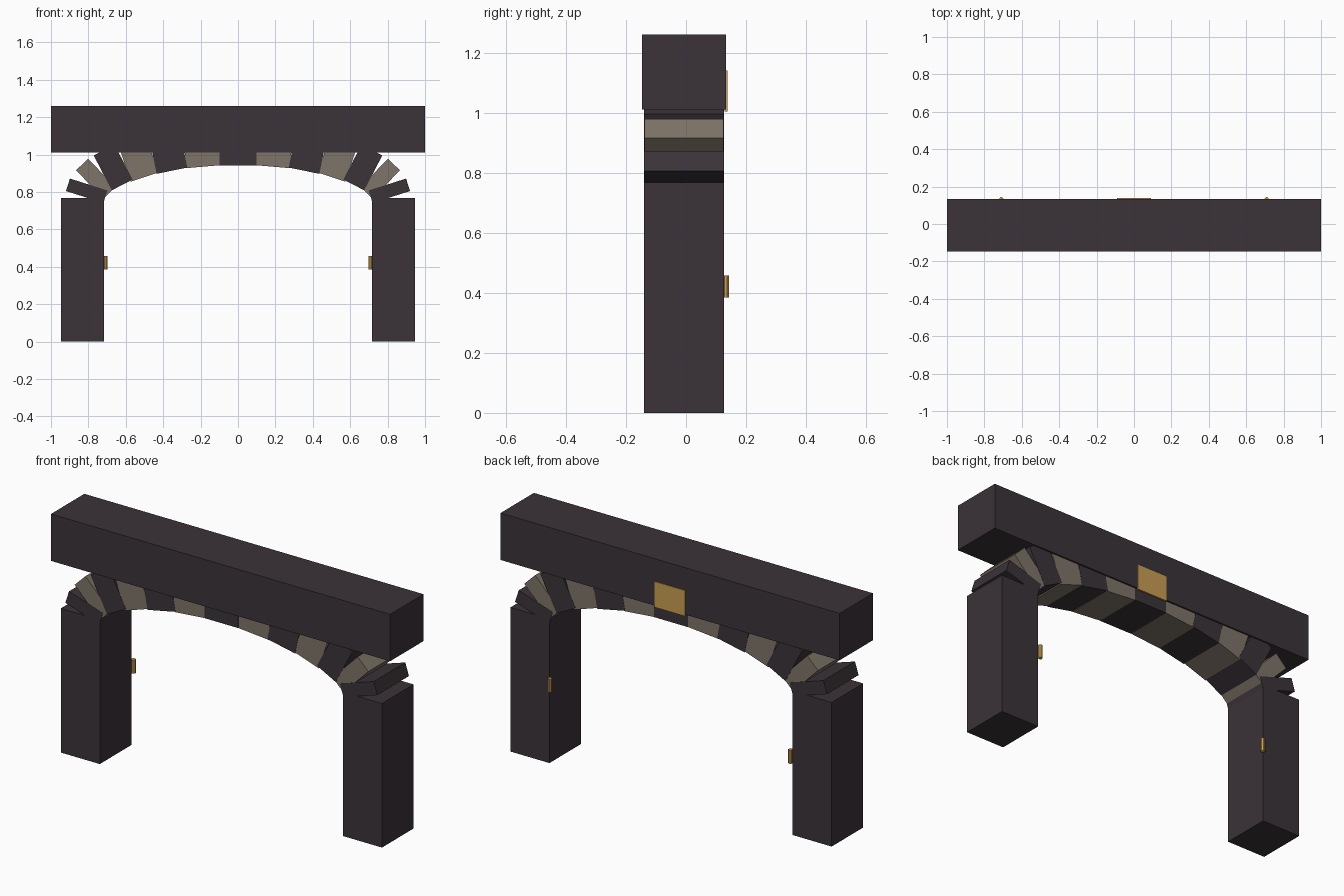
import bpy
import bmesh
from math import radians, sin, cos
from mathutils import Matrix

default = bpy.data.objects.get("Cube")
if default:
    bpy.data.objects.remove(default, do_unlink=True)


def make_material(name, rgb):
    mat = bpy.data.materials.new(name)
    mat.use_nodes = True
    colour = (*rgb, 1)
    mat.diffuse_color = colour
    mat.node_tree.nodes["Principled BSDF"].inputs["Base Color"].default_value = colour
    return mat


DARK = make_material("dark stone", (0.043, 0.033, 0.040))
TAN = make_material("tan stone", (0.210, 0.174, 0.138))
BRASS = make_material("brass", (0.58, 0.34, 0.085))


def finish(name, bm, mat):
    mesh = bpy.data.meshes.new(name)
    bm.to_mesh(mesh)
    bm.free()
    mesh.materials.append(mat)
    obj = bpy.data.objects.new(name, mesh)
    bpy.context.collection.objects.link(obj)
    return obj


def box(name, size, centre, mat, turn=0):
    """Box of a given size, turned about the y axis."""
    bm = bmesh.new()
    matrix = (Matrix.Translation(centre) @ Matrix.Rotation(turn, 4, 'Y')
              @ Matrix.Diagonal((*size, 1)))
    bmesh.ops.create_cube(bm, size=1, matrix=matrix)
    return finish(name, bm, mat)


def span(name, x, y, z, mat):
    """Box between lower and upper limits on each axis."""
    limits = (x, y, z)
    return box(name, [b - a for a, b in limits], [(a + b) / 2 for a, b in limits], mat)


FRONT, BACK = -0.14, 0.126

# Lintel beam and the plate on its back
span("lintel_beam", (-1, 1), (-0.147, 0.134), (1.01, 1.26), DARK)
span("keystone_plate", (-0.09, 0.09), (0.129, 0.138), (1.003, 1.14), BRASS)

# Pillars with a small hinge pin at each back inner edge
for side, s in (("left", 1), ("right", -1)):
    span("pillar_" + side, sorted((s * 0.717, s * 0.947)), (FRONT, BACK), (0, 0.768), DARK)
    pin = bmesh.new()
    bmesh.ops.create_cone(pin, cap_ends=True, segments=8, radius1=0.011, radius2=0.011,
                          depth=0.073,
                          matrix=Matrix.Translation((s * 0.709, 0.133, 0.421))
                          @ Matrix.Rotation(radians(22.5), 4, 'Z'))
    finish("hinge_pin_" + side, pin, BRASS)

# Arch stones: x and z of the inner face, lean from upright, width
STONES = [
    (0.0, 0.943, 0, 0.198),
    (0.18, 0.936, 5, 0.196),
    (0.353, 0.914, 11.5, 0.167),
    (0.50, 0.880, 18.5, 0.155),
    (0.619, 0.838, 27.5, 0.125),
    (0.687, 0.797, 44.5, 0.089),
    (0.709, 0.775, 72.4, 0.070),
]
LENGTH = 0.21
for i, (x, z, lean, width) in enumerate(STONES):
    angle = radians(lean)
    cx, cz = x + sin(angle) * LENGTH / 2, z + cos(angle) * LENGTH / 2
    # Tan stones sit a hair back so overlapping faces stay clean
    inset = 0.001 * (i % 2)
    size = (width, BACK - FRONT - 2 * inset, LENGTH)
    for side, s in (("left", 1), ("right", -1))[:1 if i == 0 else 2]:
        box(f"arch_stone_{side}_{i}" if i else "keystone", size,
            (s * cx, (FRONT + BACK) / 2, cz), TAN if i % 2 else DARK, s * angle)
